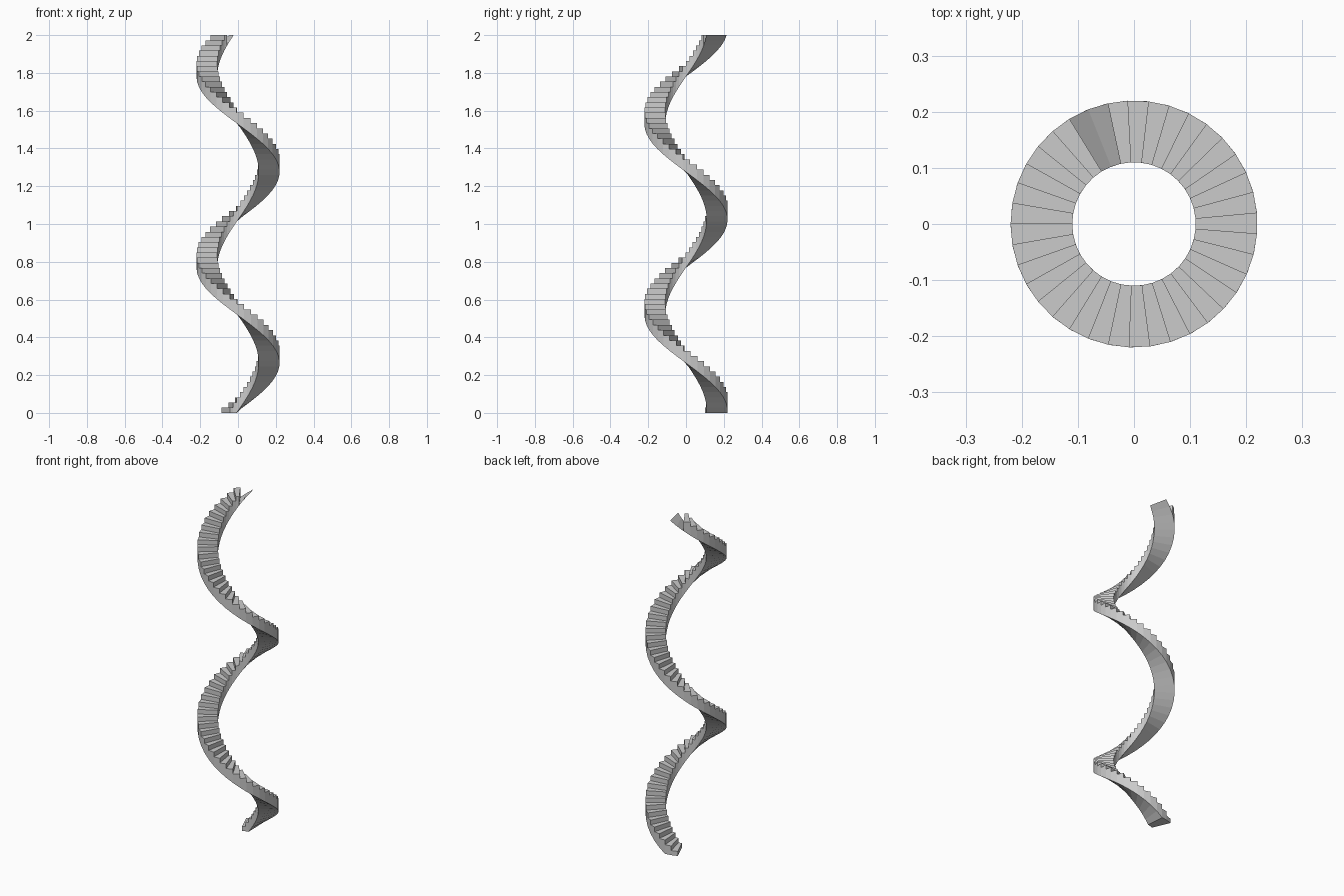
import bpy, bmesh
from math import radians, cos, sin

if "Cube" in bpy.data.objects:
    bpy.data.objects.remove(bpy.data.objects["Cube"])

R_IN, R_OUT = 0.11, 0.22
STEPS = 73
RISE = 2.0 / STEPS
TREAD = radians(9.75)
START = radians(113.3)
LAG = 2                      # soffit trails the treads by two steps


def pair(bm, j, z):
    """Inner and outer vertex at step line j (climbing clockwise)."""
    a = START - j * TREAD
    return [bm.verts.new((r * cos(a), r * sin(a), z)) for r in (R_IN, R_OUT)]


def soffit_z(j):
    return max(0.0, (j - LAG) * RISE)


bm = bmesh.new()
low = [pair(bm, j, soffit_z(j)) for j in range(STEPS + LAG + 1)]

# Risers, treads and the two side walls
prev = low[0]
for k in range(STEPS):
    front = pair(bm, k, (k + 1) * RISE)
    back = pair(bm, k + 1, (k + 1) * RISE)
    bm.faces.new((prev[0], prev[1], front[1], front[0]))
    bm.faces.new((front[0], front[1], back[1], back[0]))
    for s in (0, 1):
        ring = [low[k][s], low[k + 1][s], back[s], front[s]]
        if k:
            ring.append(prev[s])
        bm.faces.new(ring if s == 0 else ring[::-1])
    prev = back

# Soffit strip, running on past the last tread
for a, b in zip(low, low[1:]):
    bm.faces.new((a[0], b[0], b[1], a[1]))

# Back of the last step
bm.faces.new((prev[0], prev[1], low[STEPS][1], low[STEPS][0]))

bmesh.ops.recalc_face_normals(bm, faces=bm.faces)
mesh = bpy.data.meshes.new("spiral_stair")
bm.to_mesh(mesh)
bm.free()
stair = bpy.data.objects.new("spiral_stair", mesh)
bpy.context.collection.objects.link(stair)
